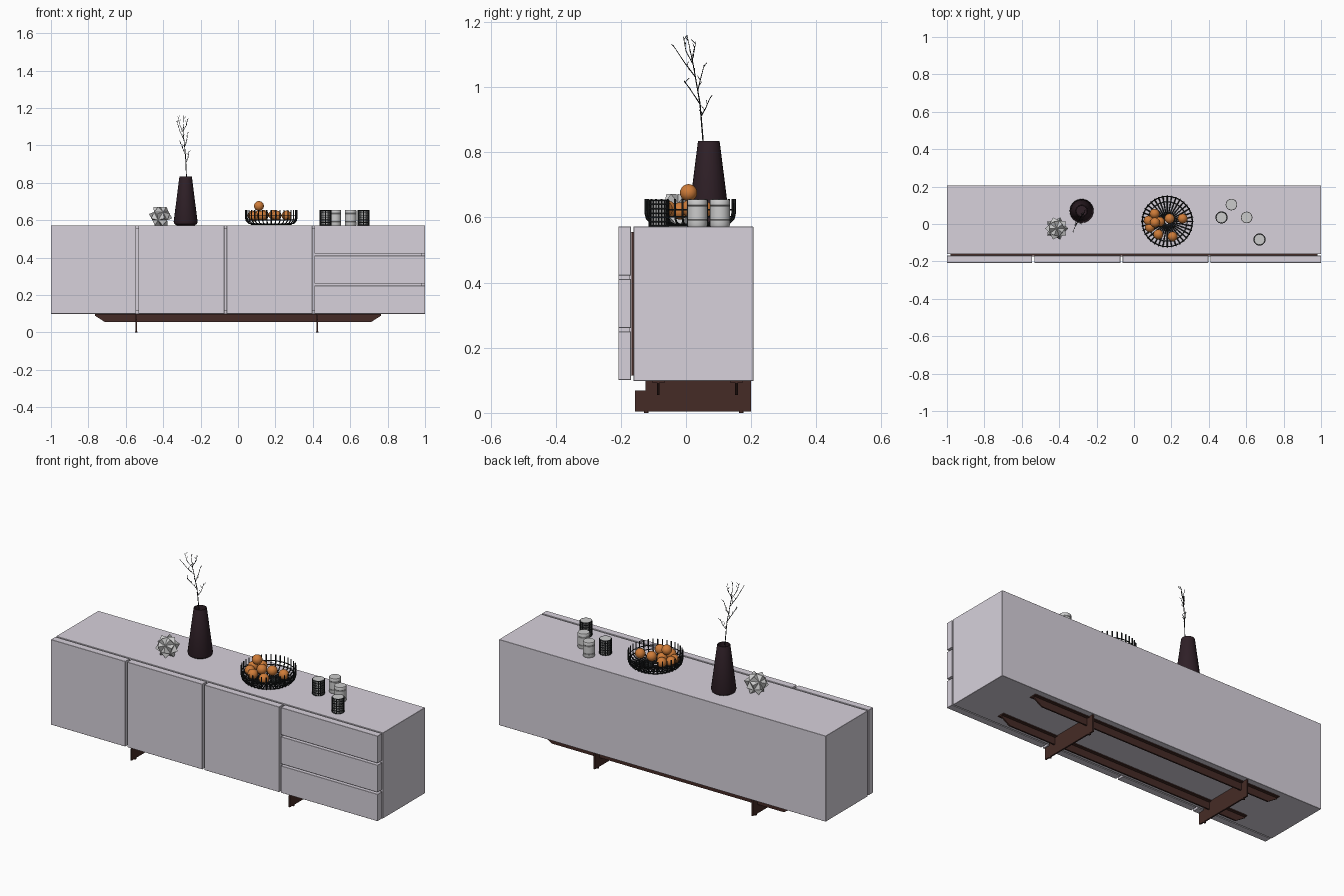
import bpy, bmesh, random
from math import sin, cos, pi
from mathutils import Vector, Matrix

if "Cube" in bpy.data.objects:
    bpy.data.objects.remove(bpy.data.objects["Cube"])

random.seed(4)
TOP = 0.572  # height of the cabinet top


def material(name, r, g, b):
    m = bpy.data.materials.new(name)
    m.diffuse_color = (r, g, b, 1)
    m.use_nodes = True
    m.node_tree.nodes["Principled BSDF"].inputs["Base Color"].default_value = m.diffuse_color
    return m


LACQUER = material("pale_lacquer", 0.68, 0.64, 0.71)
BROWN = material("brown_metal", 0.06, 0.024, 0.019)
PLUM = material("plum_ceramic", 0.028, 0.014, 0.02)
ORANGE = material("orange_peel", 0.62, 0.2, 0.04)
BLACK = material("black_wire", 0.015, 0.017, 0.018)


def finish(name, bm, mat=None, smooth=None):
    bmesh.ops.recalc_face_normals(bm, faces=bm.faces)
    me = bpy.data.meshes.new(name)
    bm.to_mesh(me)
    bm.free()
    ob = bpy.data.objects.new(name, me)
    bpy.context.collection.objects.link(ob)
    if mat:
        me.materials.append(mat)
    if smooth:
        bpy.ops.object.select_all(action='DESELECT')
        ob.select_set(True)
        bpy.context.view_layer.objects.active = ob
        bpy.ops.object.shade_smooth_by_angle(angle=smooth)
    return ob


def box(name, lo, hi, mat=None, bevel=0):
    lo, hi = Vector(lo), Vector(hi)
    bm = bmesh.new()
    bmesh.ops.create_cube(bm, size=1, matrix=Matrix.Translation((lo + hi) / 2)
                          @ Matrix.Diagonal((*(hi - lo), 1)))
    if bevel:
        bmesh.ops.bevel(bm, geom=bm.edges[:], offset=bevel, segments=1, affect='EDGES')
    return finish(name, bm, mat)


def plate(name, outline, thickness, mat):
    """Extrude a closed 3D outline along a thickness vector."""
    bm = bmesh.new()
    f = bm.faces.new([bm.verts.new(p) for p in outline])
    ext = bmesh.ops.extrude_face_region(bm, geom=[f])
    bmesh.ops.translate(bm, vec=thickness,
                        verts=[v for v in ext["geom"] if isinstance(v, bmesh.types.BMVert)])
    return finish(name, bm, mat)


def lathe(name, profile, centre, sides, mat=None, smooth=0.6):
    """Revolve (radius, z) points around a vertical axis."""
    bm = bmesh.new()
    vs = [bm.verts.new((centre[0] + r, centre[1], z)) for r, z in profile]
    es = [bm.edges.new(p) for p in zip(vs, vs[1:])]
    bmesh.ops.spin(bm, geom=vs + es, cent=(*centre, 0), axis=(0, 0, 1), angle=2 * pi, steps=sides)
    bmesh.ops.remove_doubles(bm, verts=bm.verts, dist=1e-5)
    return finish(name, bm, mat, smooth)


def wires(name, paths, radius, mat, closed=False):
    """Round wires along (points) or tapered ((x, y, z, scale)) paths."""
    cu = bpy.data.curves.new(name, 'CURVE')
    cu.dimensions = '3D'
    cu.bevel_depth, cu.bevel_resolution, cu.use_fill_caps = radius, 1, True
    for path in paths:
        sp = cu.splines.new('POLY')
        sp.points.add(len(path) - 1)
        for pt, p in zip(sp.points, path):
            pt.co = (*p[:3], 1)
            pt.radius = p[3] if len(p) > 3 else 1
        sp.use_cyclic_u = closed
    cu.materials.append(mat)
    ob = bpy.data.objects.new(name, cu)
    bpy.context.collection.objects.link(ob)
    bpy.ops.object.select_all(action='DESELECT')
    ob.select_set(True)
    bpy.context.view_layer.objects.active = ob
    bpy.ops.object.convert(target='MESH')


# Cabinet body with a recessed brown strip and backing behind the fronts
box("cabinet_body", (-1, -0.161, 0.098), (1, 0.207, TOP), LACQUER, 0.001)
box("brown_reveal", (-0.98, -0.168, 0.115), (0.98, -0.160, 0.555), BROWN)
box("front_backing", (-0.98, -0.173, 0.115), (0.98, -0.167, 0.555), LACQUER)

# Doors on the left, three drawers on the right
for i, (x0, x1) in enumerate([(-1, -0.545), (-0.533, -0.073), (-0.061, 0.397)]):
    box(f"door_{i + 1}", (x0, -0.208, 0.101), (x1, -0.169, TOP), LACQUER, 0.001)
for i, (z0, z1) in enumerate([(0.101, 0.250), (0.261, 0.411), (0.422, TOP)]):
    box(f"drawer_{i + 1}", (0.408, -0.208, z0), (1, -0.169, z1), LACQUER, 0.001)

# Base: two tapered rails with top flanges, two leg plates with feet
for side, y in (("front", -0.085), ("back", 0.155)):
    plate(f"{side}_rail", [(-0.765, y - 0.004, 0.098), (-0.765, y - 0.004, 0.09),
                           (-0.71, y - 0.004, 0.055), (0.71, y - 0.004, 0.055),
                           (0.765, y - 0.004, 0.09), (0.765, y - 0.004, 0.098)],
          (0, 0.008, 0), BROWN)
    box(f"{side}_rail_flange", (-0.765, y - 0.02, 0.093), (0.765, y + 0.02, 0.0985), BROWN)
for side, x in (("left", -0.545), ("right", 0.423)):
    plate(f"{side}_leg", [(x - 0.004, y, z) for y, z in
                          [(-0.157, 0.005), (0.199, 0.005), (0.199, 0.098),
                           (-0.125, 0.098), (-0.125, 0.069), (-0.157, 0.069)]],
          (0.008, 0, 0), BROWN)
    for end, y in (("front", -0.122), ("back", 0.17)):
        lathe(f"{side}_{end}_foot", [(0, 0), (0.007, 0), (0.007, 0.006), (0, 0.006)],
              (x, y), 12, BROWN)

# Tapered vase
lathe("vase", [(0, TOP), (0.047, TOP), (0.060, 0.580), (0.064, 0.592), (0.0335, 0.832),
               (0.032, 0.835), (0.028, 0.835), (0.027, 0.825), (0.035, 0.74), (0, 0.74)],
      (-0.28, 0.07), 24, PLUM, 0.5)

# Dry branch: stem, side branches and short twigs
stem = [(-0.28, 0.055, 0.74, 1), (-0.276, 0.052, 0.84, 1), (-0.281, 0.043, 0.95, 0.9),
        (-0.293, 0.022, 1.07, 0.7), (-0.290, 0.003, 1.16, 0.4)]
branches = [
    [(-0.278, 0.046, 0.91, 0.7), (-0.266, 0.060, 0.935, 0.6), (-0.262, 0.075, 0.970, 0.4)],
    [(-0.281, 0.042, 0.95, 0.7), (-0.300, 0.012, 0.995, 0.6), (-0.309, -0.006, 1.02, 0.4)],
    [(-0.286, 0.036, 0.99, 0.7), (-0.274, 0.046, 1.03, 0.6), (-0.268, 0.056, 1.07, 0.4)],
    [(-0.289, 0.030, 1.03, 0.7), (-0.310, -0.004, 1.075, 0.6), (-0.328, -0.040, 1.13, 0.4)],
    [(-0.293, 0.022, 1.07, 0.6), (-0.312, 0.000, 1.11, 0.5), (-0.322, -0.008, 1.155, 0.4)],
    [(-0.292, 0.019, 1.08, 0.6), (-0.275, 0.025, 1.11, 0.5), (-0.270, 0.030, 1.14, 0.4)]]
twigs = []
for path in branches + [stem[2:]]:
    for a, b in zip(path, path[1:]):
        for k in (0.35, 0.8):
            p = Vector(a[:3]).lerp(Vector(b[:3]), k)
            d = Vector((random.uniform(-1, 1) * 0.012, random.uniform(-1, 1) * 0.014, 0.013))
            twigs.append([(*p, 0.5), (*(p + d), 0.4)])
wires("branch", [stem] + branches + twigs, 0.0023, BLACK)

# Faceted ornament: icosahedron with raised face centres
bm = bmesh.new()
bmesh.ops.create_icosphere(bm, subdivisions=1, radius=0.049)
poked = bmesh.ops.poke(bm, faces=bm.faces[:])
for v in poked["verts"]:
    v.co = v.co.normalized() * 0.063
low = min(v.co.z for v in bm.verts)
bmesh.ops.translate(bm, vec=(-0.414, -0.024, TOP - low), verts=bm.verts)
finish("faceted_ornament", bm)

# Wire bowl: radial spokes bent upward, tied by rings
bx, by, n = 0.178, 0.013, 36
profile = [(0.012, 0.579), (0.100, 0.579), (0.122, 0.584), (0.134, 0.597), (0.138, 0.615),
           (0.138, 0.656)]


def ring(r, z):
    return [(bx + r * cos(2 * pi * i / n), by + r * sin(2 * pi * i / n), z) for i in range(n)]


spoke_rings = [ring(r, z) for r, z in profile]
wires("bowl_spokes", list(zip(*spoke_rings)), 0.0032, BLACK)
wires("bowl_rings", [ring(0.050, 0.576), ring(0.105, 0.576), ring(0.134, 0.602),
                     ring(0.135, 0.624)], 0.0025, BLACK, True)

# Oranges
for i, (x, y, z) in enumerate([(0.112, 0.008, 0.676), (0.11, 0.055, 0.625), (0.078, 0.018, 0.625),
                               (0.085, -0.018, 0.620), (0.19, 0.029, 0.628), (0.26, 0.029, 0.625),
                               (0.206, -0.067, 0.625), (0.13, -0.056, 0.625), (0.138, 0.012, 0.628)]):
    bm = bmesh.new()
    bmesh.ops.create_uvsphere(bm, u_segments=20, v_segments=12, radius=0.0265,
                              matrix=Matrix.Translation((x, y, z)))
    finish(f"orange_{i + 1}", bm, ORANGE, 0.9)

# Plain candle cups with shallow grooves
for i, c in enumerate([(0.521, 0.104), (0.602, 0.035)]):
    lathe(f"plain_cup_{i + 1}", [(0, TOP), (0.029, TOP), (0.031, 0.577), (0.031, 0.590),
                                 (0.0295, 0.592), (0.031, 0.594), (0.031, 0.634),
                                 (0.0295, 0.636), (0.031, 0.638), (0.031, 0.651),
                                 (0.029, 0.655), (0, 0.655)], c, 24, None, 0.5)

# Candle cups wrapped in a black lattice
for i, c in enumerate([(0.468, 0.035), (0.671, -0.083)]):
    lathe(f"lattice_cup_{i + 1}", [(0, TOP), (0.028, TOP), (0.028, 0.655), (0, 0.655)], c, 24)
    rows = [0.574 + k * 0.0132 for k in range(7)]
    net = lathe(f"cup_lattice_{i + 1}", [(0.030, z) for z in rows], c, 20, BLACK)
    mod = net.modifiers.new("wire", 'WIREFRAME')
    mod.thickness = 0.0048
    mod.use_boundary = True
